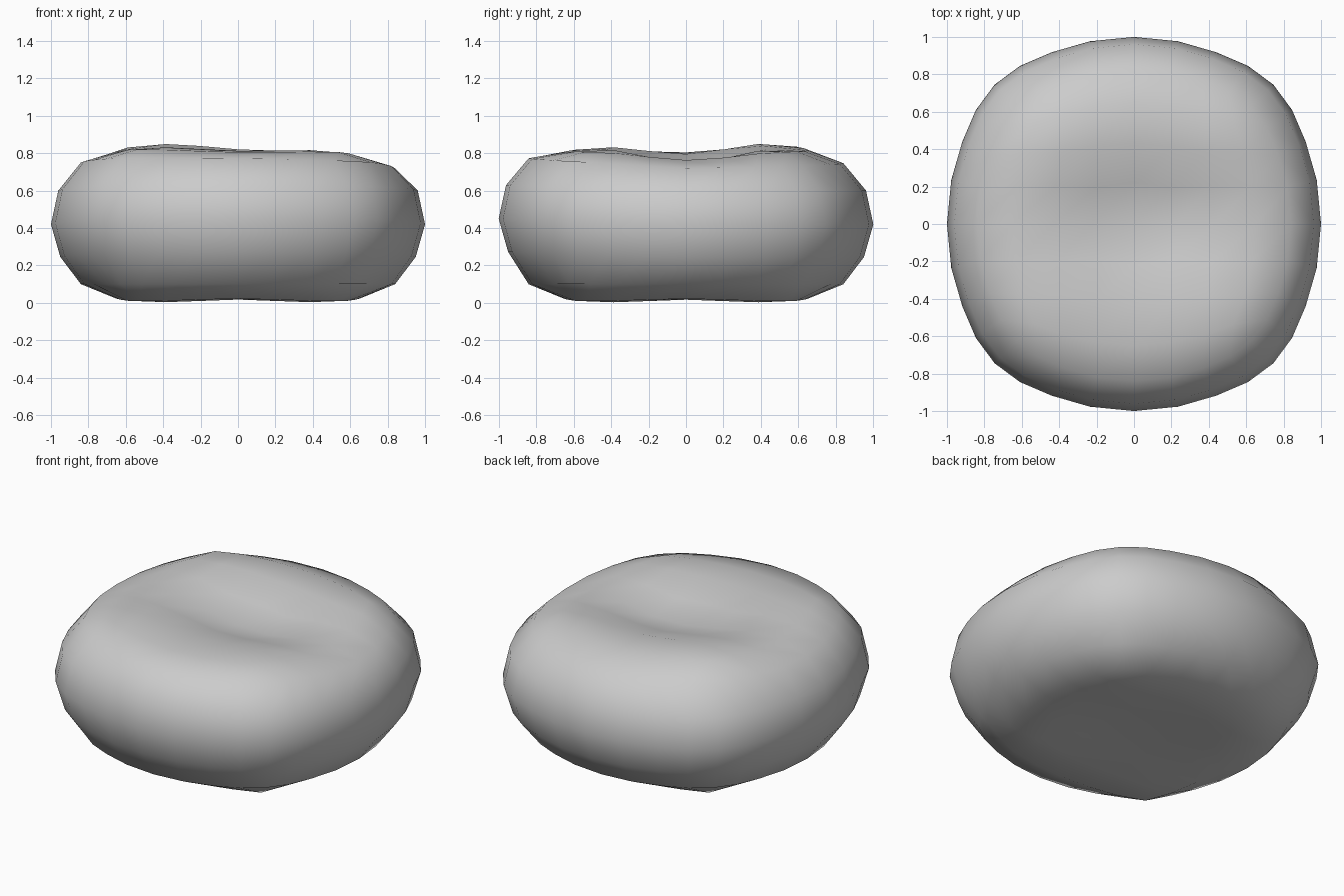
import bpy, bmesh
from math import exp

if "Cube" in bpy.data.objects:
    bpy.data.objects.remove(bpy.data.objects["Cube"])

# Eighth of the rounded-square plan outline, from side middle to corner
OUTLINE = [(1, 0), (.977, .235), (.918, .44), (.845, .61), (.745, .745)]
CAP_R = [0, .22, .43, .65, .84]            # cap ring sizes
SQUARE = [0, .6, .6, .3, 0]                # how square each cap ring is
TOP_Z = [.82, .82, .822, .805, .743]
BOT_Z = [.029, .026, .02, .024, .1]
SIDE = {1: (.95, .245), 2: (1, .42), 3: (.961, .6)}   # side ring size, height


def gauss(x, y, cx, cy, sx, sy):
    return exp(-.5 * (((x - cx) / sx) ** 2 + ((y - cy) / sy) ** 2))


def plan(i, j, size, square=0):
    r = max(abs(i), abs(j))
    if r == 0:
        return 0, 0
    t = min(abs(i), abs(j)) / r * 4
    a = min(int(t), 3)
    f = t - a
    big, small = (OUTLINE[a][n] * (1 - f) + OUTLINE[a + 1][n] * f for n in (0, 1))
    big += (1 - big) * square
    small += (t / 4 - small) * square
    x, y = (big, small) if abs(i) >= abs(j) else (small, big)
    return (x if i >= 0 else -x) * size, (y if j >= 0 else -y) * size


def position(i, j, k):
    r = max(abs(i), abs(j))
    if k in (0, 4):
        x, y = plan(i, j, CAP_R[r], SQUARE[r])
        corner = gauss(abs(x), abs(y), .43, .43, .22, .22) if r < 4 else 0
        if k == 0:
            return x, y, BOT_Z[r] - .017 * corner
        # Top: slight tilt, raised back left, central dent
        z = TOP_Z[r] - .012 * x + .012 * corner
        z += .022 * gauss(x, y, -.3, .42, .3, .25)
        z -= .115 * gauss(x, y, .1, .02, .36, .21)
        if r == 4:
            z += max(-y, 0) * .035
        return x, y, z
    size, z = SIDE[k]
    x, y = plan(i, j, size)
    return x, y, z + max(-y, 0) * .03


bm = bmesh.new()
verts = {}


def v(key):
    if key not in verts:
        verts[key] = bm.verts.new(position(*key))
    return verts[key]


def quad(*keys):
    bm.faces.new([v(k) for k in keys])


# Dented top and slightly hollow underside
for i in range(-4, 4):
    for j in range(-4, 4):
        for k in (0, 4):
            quad((i, j, k), (i + 1, j, k), (i + 1, j + 1, k), (i, j + 1, k))
# Bulging sides
for a in range(-4, 4):
    for k in range(4):
        for s in (-4, 4):
            quad((a, s, k), (a + 1, s, k), (a + 1, s, k + 1), (a, s, k + 1))
            quad((s, a, k), (s, a + 1, k), (s, a + 1, k + 1), (s, a, k + 1))

bmesh.ops.recalc_face_normals(bm, faces=bm.faces)
for f in bm.faces:
    f.smooth = True
mesh = bpy.data.meshes.new("cushion")
bm.to_mesh(mesh)
bm.free()
obj = bpy.data.objects.new("cushion", mesh)
bpy.context.collection.objects.link(obj)
